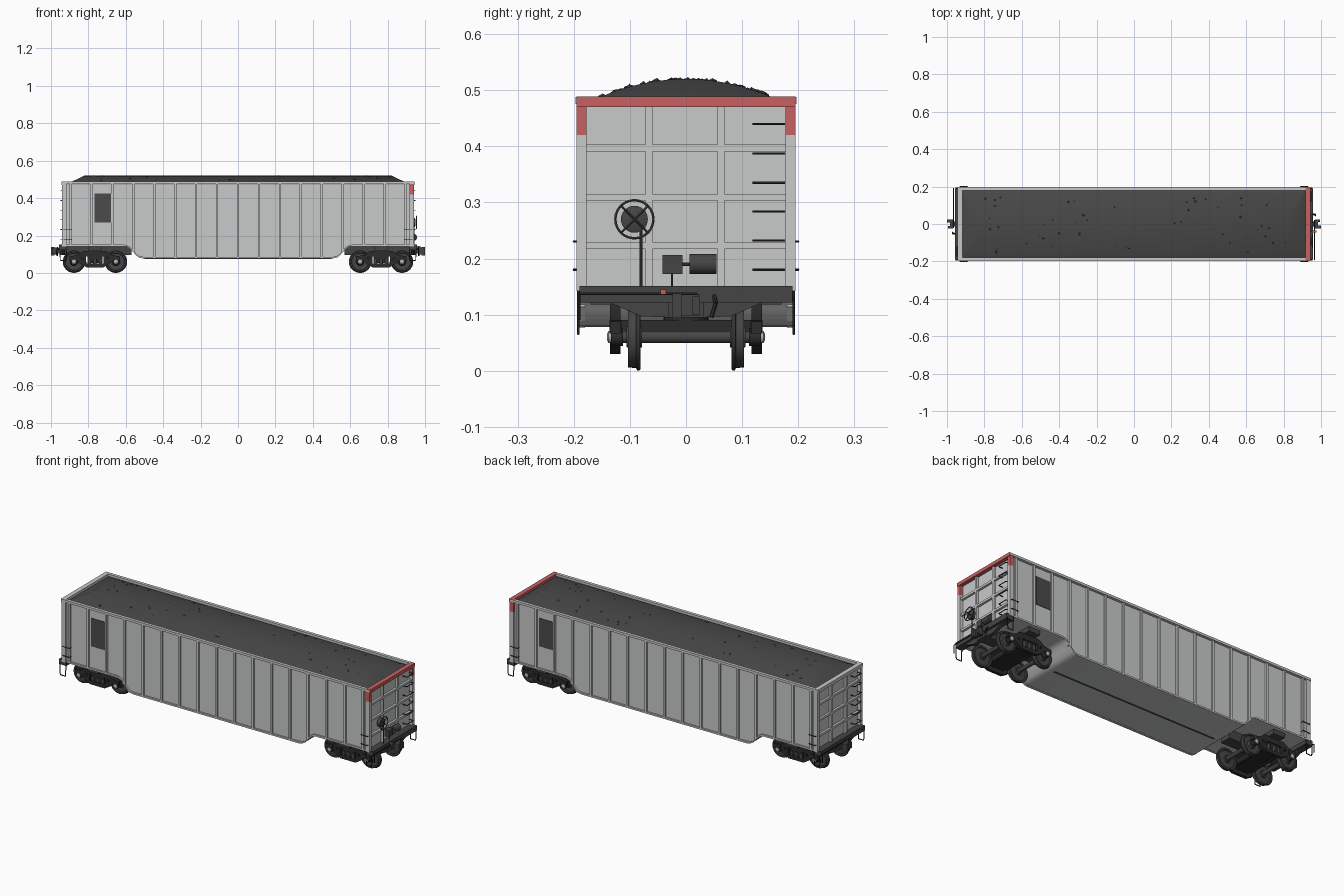
import bpy, bmesh, math, random
from mathutils import Vector

if "Cube" in bpy.data.objects:
    bpy.data.objects.remove(bpy.data.objects["Cube"])
random.seed(4)


def mat(name, r, g, b):
    m = bpy.data.materials.new(name)
    m.diffuse_color = (r, g, b, 1)
    m.use_nodes = True
    m.node_tree.nodes["Principled BSDF"].inputs["Base Color"].default_value = m.diffuse_color
    return m


GREY = mat("body light grey", .58, .585, .59)
RED = mat("end red", .58, .12, .12)
DARK = mat("underframe dark", .06, .06, .06)
BLACK = mat("fitting black", .025, .025, .025)
PANEL = mat("side panel charcoal", .07, .07, .072)
COAL = mat("coal", .065, .065, .065)
STEEL = mat("bearing silver", .45, .45, .45)


class Part:
    """Collects primitives into one named object."""
    def __init__(self, name, material):
        self.name, self.mat, self.bm = name, material, bmesh.new()

    def box(self, x0, x1, y0, y1, z0, z1):
        self.strip([(x0, z0, z1), (x1, z0, z1)], y0, y1)

    def strip(self, stations, y0, y1):
        """Slab in the xz plane from (x, low z, high z) stations."""
        rows = [[self.bm.verts.new(p) for p in
                 ((x, y0, a), (x, y0, b), (x, y1, b), (x, y1, a))] for x, a, b in stations]
        for p, q in zip(rows, rows[1:]):
            for i in range(4):
                j = (i + 1) % 4
                self.bm.faces.new((p[i], p[j], q[j], q[i]))
        self.bm.faces.new(rows[0])
        self.bm.faces.new(rows[-1])

    def lathe(self, profile, origin, axis, seg=24):
        """Solid of revolution from (radius, distance) pairs."""
        rot = Vector(axis).to_track_quat('Z', 'Y')
        rings = []
        for r, d in profile:
            n = seg if r > 0 else 1
            rings.append([self.bm.verts.new(Vector(origin) + rot @ Vector(
                (r * math.cos(2 * math.pi * i / seg), r * math.sin(2 * math.pi * i / seg), d)))
                for i in range(n)])
        for p, q in zip(rings, rings[1:]):
            for i in range(seg):
                j = (i + 1) % seg
                vs = ([p[0]] if len(p) == 1 else [p[i], p[j]]) + \
                     ([q[0]] if len(q) == 1 else [q[j], q[i]])
                self.bm.faces.new(vs)

    def rod(self, a, b, r, seg=8):
        d = Vector(b) - Vector(a)
        self.lathe([(0, 0), (r, 0), (r, d.length), (0, d.length)], a, d, seg)

    def pipe(self, pts, r):
        for a, b in zip(pts, pts[1:]):
            self.rod(a, b, r, 6)

    def done(self, smooth=False):
        bmesh.ops.recalc_face_normals(self.bm, faces=self.bm.faces)
        me = bpy.data.meshes.new(self.name)
        self.bm.to_mesh(me)
        self.bm.free()
        me.materials.append(self.mat)
        ob = bpy.data.objects.new(self.name, me)
        bpy.context.collection.objects.link(ob)
        if smooth:
            bpy.ops.object.select_all(action='DESELECT')
            ob.select_set(True)
            bpy.context.view_layer.objects.active = ob
            bpy.ops.object.shade_smooth_by_angle(angle=math.radians(35))
        return ob


# Bottom outline of the body: high over the trucks, S-curve down to the belly
half = [(.505, .078), (.525, .081), (.54, .09), (.56, .112), (.578, .132), (.592, .140), (.61, .143)]


def outline(end):
    right = half + [(end, .143)]
    return [(-x, z) for x, z in reversed(right)] + right


def bottom_z(x):
    x = abs(x)
    pts = [(0, .078)] + half + [(1, .143)]
    for (a, za), (b, zb) in zip(pts, pts[1:]):
        if a <= x <= b:
            return za + (zb - za) * (x - a) / (b - a)


# Body tub
p = Part("body_tub", GREY)
p.strip([(x, z, .474) for x, z in outline(.922)], -.184, .184)
p.done(True)

# Side ribs, bottom edge flanges and top chords
p = Part("side_ribs_and_edges", GREY)
for s in (-1, 1):
    y0, y1 = sorted((s * .18, s * .193))
    for i in range(-8, 9):
        x = i * .112
        p.box(x - .006, x + .006, y0, y1, bottom_z(x) + .002, .476)
    p.strip([(x, z - .001, z + .008) for x, z in outline(.938)], y0, y1)
    y0, y1 = sorted((s * .180, s * .197))
    p.box(-.94, .94, y0, y1, .475, .488)
p.done()

# End wall ribs, corner posts and end top chords; the +x end is red on top
grey, red = Part("end_wall_framing", GREY), Part("red_end_trim", RED)
for s in (-1, 1):
    x0, x1 = sorted((s * .915, s * .934))
    for z in (.397, .309, .223):
        grey.box(x0, x1, -.18, .18, z - .006, z + .006)
    for y in (-.066, .0625):
        grey.box(x0, x1, y - .006, y + .006, .145, .474)
    x0, x1 = sorted((s * .916, s * .94))
    top = red if s > 0 else grey
    for t in (-1, 1):
        y0, y1 = sorted((t * .177, t * .195))
        grey.box(x0, x1, y0, y1, .142, .42)
        top.box(x0, x1, y0, y1, .42, .474)
    x0, x1 = sorted((s * .918, s * .943))
    top.box(x0, x1, -.195, .195, .470, .4885)
grey.done()
red.box(.955, .975, -.045, -.036, .136, .145)
red.done()

# Charcoal side panels, one bay on each side
p = Part("side_panels", PANEL)
for s in (-1, 1):
    x0, x1 = sorted((s * .767, s * .672))
    y0, y1 = sorted((s * .183, s * .187))
    p.box(x0, x1, y0, y1, .27, .425)
p.done()

# Coal heap with hipped ends
p = Part("coal_heap", COAL)
dome = lambda y: .520 - .031 * (y / .15) ** 2
hip = lambda y: .922 - (dome(y) - .472) * 2.1
rows = []
for i in range(25):
    y = -.182 + .364 * i / 24
    rows.append([p.bm.verts.new(c) for c in ((-.922, y, .472), (-hip(y), y, dome(y)),
                                             (hip(y), y, dome(y)), (.922, y, .472))])
for a, b in zip(rows, rows[1:]):
    for i in range(3):
        p.bm.faces.new((a[i], a[i + 1], b[i + 1], b[i]))
p.done(True)

# Loose coal lumps
p = Part("coal_lumps", COAL)
for i in range(60):
    x, y = random.uniform(-.83, .83), random.uniform(-.15, .15)
    new = bmesh.ops.create_icosphere(p.bm, subdivisions=1, radius=random.uniform(.005, .009))["verts"]
    for v in new:
        v.co = Vector((x, y, dome(y) - .004)) + v.co * random.uniform(.7, 1.2)
p.done()

# Underframe: end sills, draft sills, bolsters, belly seam
p = Part("underframe", DARK)
p.box(-.5, .5, -.004, .004, .0755, .08)
for s in (-1, 1):
    x0, x1 = sorted((s * .915, s * .958))
    p.box(x0, x1, -.19, .19, .122, .151)
    x0, x1 = sorted((s * .57, s * .955))
    p.box(x0, x1, -.032, .032, .095, .144)
    x0, x1 = sorted((s * .73, s * .80))
    p.box(x0, x1, -.17, .17, .118, .146)
    for t in (-1, 1):
        x0, x1 = sorted((s * .925, s * .945))
        a = sorted([(.03, .095), (.08, .097), (.14, .123)])
        for (ya, za), (yb, zb) in zip(a, a[1:]):
            vs = [p.bm.verts.new((x, t * y, z)) for x in (x0, x1)
                  for y, z in ((ya, za), (yb, zb), (yb, .125), (ya, .125))]
            for f in ((0, 1, 2, 3), (4, 5, 6, 7), (0, 1, 5, 4), (1, 2, 6, 5), (2, 3, 7, 6), (3, 0, 4, 7)):
                p.bm.faces.new([vs[k] for k in f])
p.done()

# Couplers
p = Part("couplers", DARK)
for s in (-1, 1):
    for a, b, w0, w1, z0, z1 in ((.94, .975, -.013, .013, .105, .128), (.968, .985, -.024, .024, .098, .136),
                                 (.98, 1.0, -.024, -.008, .094, .138), (.98, .995, .012, .024, .10, .132)):
        x0, x1 = sorted((s * a, s * b))
        y0, y1 = sorted((s * w0, s * w1))
        p.box(x0, x1, y0, y1, z0, z1)
p.done()

# Ladders, side grab irons, stirrups, uncoupling levers and hoses
p = Part("ladders_and_grab_irons", BLACK)
for s in (-1, 1):
    for z in (.44, .387, .335, .284, .232, .18):
        p.pipe([(s * x, s * y, z) for x, y in ((.92, .12), (.947, .12), (.947, .175), (.92, .175))], .0022)
    for t in (-1, 1):
        for z in (.23, .18):
            p.pipe([(s * x, t * y, z) for x, y in ((.89, .184), (.89, .2), (.93, .2), (.93, .184))], .0022)
        p.pipe([(s * x, t * .192, z) for x, z in ((.915, .145), (.918, .066), (.95, .066), (.953, .13))], .0025)
    p.pipe([(s * .965, s * y, z) for y, z in ((-.19, .09), (-.19, .137), (.02, .137), (.02, .125))], .0025)
    p.pipe([(s * x, s * y, z) for x, y, z in ((.955, .05, .134), (.968, .053, .12), (.97, .045, .095))], .004)
p.done()

# Hand brake on the +x end: wheel, gear case, rod, valve box and cylinder
p = Part("hand_brake", DARK)
c = Vector((.955, -.092, .27))
ring = [c + Vector((0, .034 * math.cos(k * math.pi / 12), .034 * math.sin(k * math.pi / 12))) for k in range(25)]
p.pipe(ring, .0025)
for k in range(4):
    p.rod(c, c + Vector((0, .034 * math.cos(math.pi * (k + .5) / 2), .034 * math.sin(math.pi * (k + .5) / 2))), .002)
p.lathe([(0, 0), (.024, 0), (.024, .018), (.012, .022), (0, .022)], (.928, -.092, .27), (1, 0, 0))
p.rod((.945, -.08, .15), (.945, -.08, .26), .0025)
p.box(.925, .95, -.042, -.006, .172, .206)
p.rod((.94, .006, .19), (.94, .054, .19), .018, 20)
p.rod((.94, -.01, .19), (.94, .01, .19), .003)
p.rod((.94, -.025, .15), (.94, -.025, .175), .002)
p.done(True)

# Trucks: wheels, axles, bearings, side frames, springs, bolsters
wheels, frames, caps = Part("wheels_and_axles", DARK), Part("truck_frames", BLACK), Part("bearing_caps", STEEL)
springs = Part("truck_springs", DARK)
wheel = [(0, .078), (.018, .078), (.02, .085), (.046, .087), (.048, .081), (.057, .081), (.06, .084),
         (.0595, .087), (.0555, .089), (.054, .103), (.047, .103), (.045, .096), (.022, .095), (.018, .106), (0, .106)]
upper = [(-.135, .066, .088), (-.09, .07, .096), (-.06, .088, .118), (.06, .088, .118), (.09, .07, .096), (.135, .066, .088)]
lower = [(-.095, .066, .09), (-.08, .05, .085), (-.045, .03, .05), (.045, .03, .05), (.08, .05, .085), (.095, .066, .09)]
for cx in (-.765, .765):
    for dx in (-.112, .112):
        x = cx + dx
        wheels.rod((x, -.13, .06), (x, .13, .06), .011, 16)
        for t in (-1, 1):
            wheels.lathe(wheel, (x, 0, .06), (0, t, 0), 32)
            frames.box(x - .02, x + .02, *sorted((t * .115, t * .136)), .066, .09)
            frames.lathe([(0, .112), (.016, .112), (.016, .134), (0, .134)], (x, 0, .06), (0, t, 0), 16)
            caps.lathe([(0, .13), (.011, .13), (.011, .138), (.005, .141), (0, .141)], (x, 0, .06), (0, t, 0), 16)
    for t in (-1, 1):
        y0, y1 = sorted((t * .117, t * .135))
        for part in (upper, lower):
            frames.strip([(cx + d, a, b) for d, a, b in part], y0, y1)
        for d in (-.055, .055):
            frames.box(cx + d - .008, cx + d + .008, y0, y1, .045, .10)
        for d in (-.03, 0, .03):
            springs.rod((cx + d, t * .126, .045), (cx + d, t * .126, .075), .009, 12)
    # bolster across the truck, center plate and brake beams
    frames.box(cx - .04, cx + .04, -.13, .13, .052, .09)
    frames.rod((cx, 0, .085), (cx, 0, .12), .04, 20)
    for d in (-.05, .05):
        frames.box(cx + d - .005, cx + d + .005, -.1, .1, .05, .06)
for part in (wheels, frames, caps, springs):
    part.done(True)
